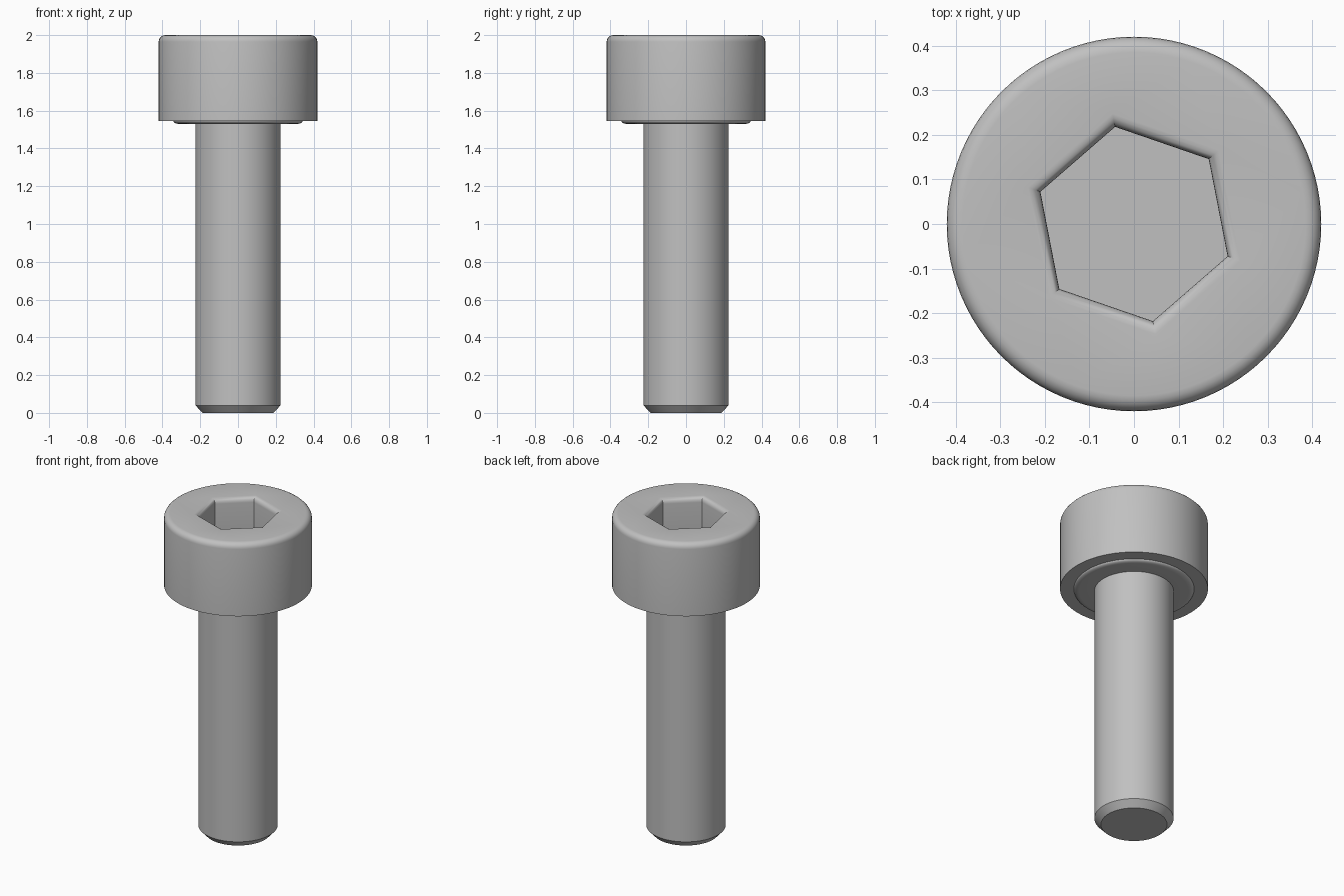
import bpy
import bmesh
from math import cos, sin, pi, radians

SIDES = 96
HEAD_R, SHANK_R = 0.42, 0.225
TOP, UNDERSIDE, WASHER_Z = 2.0, 1.545, 1.53
HEX_R, HEX_TURN, SOCKET_FLOOR = 0.222, radians(41), 1.78
ROUND = 0.035

cube = bpy.data.objects.get("Cube")
if cube:
    bpy.data.objects.remove(cube, do_unlink=True)

steel = bpy.data.materials.new("steel_grey")
steel.use_nodes = True
colour = (0.53, 0.53, 0.53, 1)
steel.diffuse_color = colour
steel.node_tree.nodes["Principled BSDF"].inputs["Base Color"].default_value = colour


def arc(cx, cz, rx, rz, start, end, steps=5):
    """Points along an elliptical arc, as (radius, height)."""
    angles = [radians(start + (end - start) * i / steps) for i in range(steps + 1)]
    return [(cx + rx * cos(a), cz + rz * sin(a)) for a in angles]


def stack_rings(bm, profile, sides, turn=0.0):
    """Skin a profile around the z axis; returns the rings of vertices."""
    rings = []
    for r, z in profile:
        angles = [turn + 2 * pi * i / sides for i in range(sides)]
        rings.append([bm.verts.new((r * cos(a), r * sin(a), z)) for a in angles])
    for low, high in zip(rings, rings[1:]):
        for i in range(sides):
            j = (i + 1) % sides
            bm.faces.new((low[i], low[j], high[j], high[i]))
    return rings


def ring_edges(bm, ring):
    return [bm.edges.get((a, b)) for a, b in zip(ring, ring[1:] + ring[:1])]


def finish(bm, name):
    mesh = bpy.data.meshes.new(name)
    bm.to_mesh(mesh)
    bm.free()
    mesh.materials.append(steel)
    obj = bpy.data.objects.new(name, mesh)
    bpy.context.collection.objects.link(obj)
    bpy.ops.object.select_all(action="DESELECT")
    obj.select_set(True)
    bpy.context.view_layer.objects.active = obj
    bpy.ops.object.shade_smooth_by_angle(angle=radians(32))
    return obj


# Head: raised washer face, flat underside, side wall and rounded top rim
bm = bmesh.new()
outer = [(SHANK_R, WASHER_Z)]
outer += arc(0.31, UNDERSIDE, 0.032, UNDERSIDE - WASHER_Z, -90, 0)
outer += [(HEAD_R, UNDERSIDE)]
outer += arc(HEAD_R - ROUND, TOP - ROUND, ROUND, ROUND, 0, 90)
head_rings = stack_rings(bm, outer, SIDES)

# Hexagonal socket with a rounded lip, wound downward so it faces inward
lip = 0.03
socket = arc(HEX_R + lip, TOP - lip, lip, lip, 90, 180) + [(HEX_R, SOCKET_FLOOR)]
hex_rings = stack_rings(bm, socket, 6, HEX_TURN)
bm.faces.new(hex_rings[-1])

# Flat top between the rim and the socket
bmesh.ops.triangle_fill(
    bm, use_beauty=True, use_dissolve=False, normal=(0, 0, 1),
    edges=ring_edges(bm, head_rings[-1]) + ring_edges(bm, hex_rings[0]))
for face in bm.faces:
    face.normal_update()
    if all(abs(v.co.z - TOP) < 1e-5 for v in face.verts) and face.normal.z < 0:
        face.normal_flip()
finish(bm, "socket_head")

# Shank: plain cylinder with a chamfered tip
bm = bmesh.new()
rings = stack_rings(bm, [(0.188, 0), (SHANK_R, 0.04), (SHANK_R, WASHER_Z)], SIDES)
bm.faces.new(rings[0][::-1])
finish(bm, "shank")
